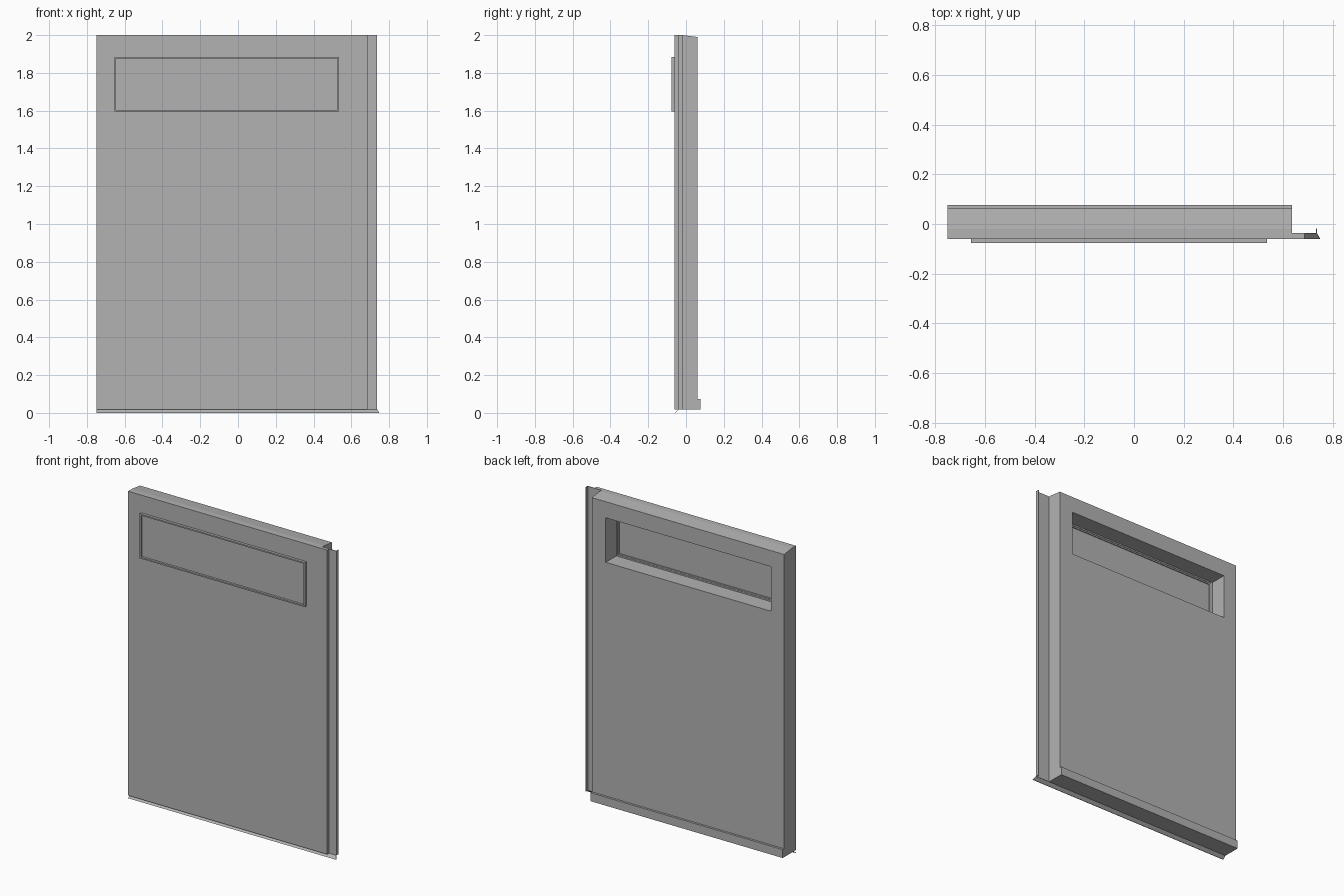
import bpy
import bmesh

cube = bpy.data.objects.get("Cube")
if cube:
    bpy.data.objects.remove(cube, do_unlink=True)

grey = bpy.data.materials.new("panel grey")
grey.use_nodes = True
colour = (0.45, 0.45, 0.45, 1)
grey.diffuse_color = colour
grey.node_tree.nodes["Principled BSDF"].inputs["Base Color"].default_value = colour

LEFT, BODY, SKIN, EDGE = -0.75, 0.635, 0.685, 0.737
FRONT = -0.06
BOTTOM = 0.018


def finish(name, bm):
    bmesh.ops.recalc_face_normals(bm, faces=bm.faces)
    mesh = bpy.data.meshes.new(name)
    bm.to_mesh(mesh)
    bm.free()
    mesh.materials.append(grey)
    obj = bpy.data.objects.new(name, mesh)
    bpy.context.collection.objects.link(obj)
    return obj


def add_prism(bm, profile, start, end, place):
    """Loft a closed profile between two positions along one axis."""
    rings = [[bm.verts.new(place(t, u, v)) for u, v in profile] for t in (start, end)]
    bm.faces.new(rings[0])
    bm.faces.new(rings[1][::-1])
    n = len(profile)
    for i in range(n):
        j = (i + 1) % n
        bm.faces.new((rings[0][i], rings[1][i], rings[1][j], rings[0][j]))


def along_x(name, profile, x0, x1):
    bm = bmesh.new()
    add_prism(bm, profile, x0, x1, lambda t, u, v: (t, u, v))
    return finish(name, bm)


def along_z(name, profile, z0, z1):
    bm = bmesh.new()
    add_prism(bm, profile, z0, z1, lambda t, u, v: (u, v, t))
    return finish(name, bm)


def rect(a0, a1, b0, b1):
    return [(a0, b0), (a1, b0), (a1, b1), (a0, b1)]


def window_box(name, inset, y0, y1):
    x0, x1, z0, z1 = -0.655 + inset, 0.535 - inset, 1.595 + inset, 1.885 - inset
    return along_x(name, rect(y0, y1, z0, z1), x0, x1)


def cut(target, cutter):
    cutter.hide_render = True
    mod = target.modifiers.new("opening", "BOOLEAN")
    mod.operation = "DIFFERENCE"
    mod.solver = "EXACT"
    mod.object = cutter
    bpy.context.view_layer.update()
    graph = bpy.context.evaluated_depsgraph_get()
    mesh = bpy.data.meshes.new_from_object(target.evaluated_get(graph))
    target.modifiers.clear()
    target.data = mesh
    bpy.data.objects.remove(cutter, do_unlink=True)


def window_ring(name, outer, inner, y0, y1):
    ring = window_box(name, outer, y0, y1)
    cut(ring, window_box("ring_cutter", inner, y0 - 0.05, y1 + 0.05))


# Door slab with sloped top and a ledge along the back foot
slab = along_x("door_panel", [
    (FRONT, BOTTOM), (0.076, BOTTOM), (0.076, 0.073), (0.062, 0.073),
    (0.062, 1.99), (-0.02, 2.0), (FRONT, 2.0)], LEFT, BODY)
cut(slab, window_box("opening_cutter", 0, -0.2, 0.2))

# Stepped closing edge, ending in a thin hooked strip
along_z("edge_flange", rect(BODY, SKIN, FRONT, -0.037), BOTTOM, 2.0)
along_z("edge_strip", [
    (SKIN, -0.041), (EDGE, -0.041), (EDGE, -0.018), (EDGE - 0.004, -0.018),
    (EDGE - 0.004, -0.037), (SKIN, -0.037)], BOTTOM, 2.0)

# Sloping drip strip under the front edge, flared at the closing end
drip = along_x("drip_strip", [
    (-0.041, BOTTOM), (-0.06, 0.0), (-0.057, 0.0), (-0.038, BOTTOM)], LEFT, EDGE)
for v in drip.data.vertices:
    if v.co.x > 0 and v.co.z < 0.01:
        v.co.x += 0.011

# Window: raised front frame, pane and rear bead
window_ring("window_frame", 0, 0.009, -0.077, -0.047)
window_ring("window_bead", 0.008, 0.018, -0.056, -0.05)
window_box("window_pane", 0.008, -0.063, -0.056)
